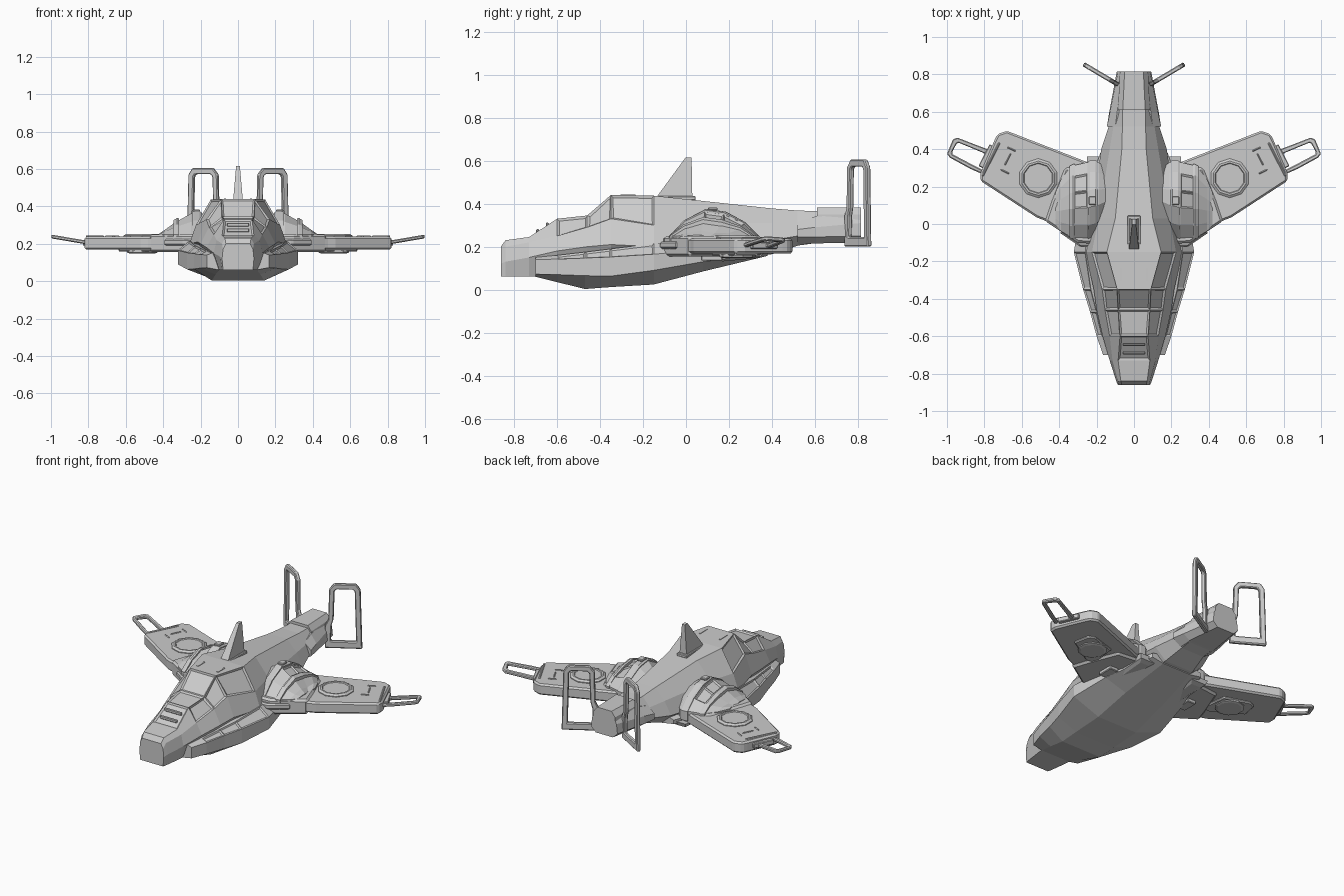
import bpy, bmesh, math
from mathutils import Vector


def finish(name, bm, mirror=False, bevel=0.0):
    bmesh.ops.recalc_face_normals(bm, faces=bm.faces)
    me = bpy.data.meshes.new(name)
    bm.to_mesh(me)
    bm.free()
    ob = bpy.data.objects.new(name, me)
    bpy.context.collection.objects.link(ob)
    if bevel:
        m = ob.modifiers.new("bevel", 'BEVEL')
        m.width, m.segments, m.limit_method = bevel, 1, 'ANGLE'
    if mirror:
        ob.modifiers.new("mirror", 'MIRROR')
    return ob


def loft(name, rings, mirror=False, bevel=0.0, panels=(), inset=0.015, depth=-0.008):
    """Skin closed rings; panels = (segment, side) faces that get a sunken inset."""
    bm = bmesh.new()
    vs = [[bm.verts.new(p) for p in r] for r in rings]
    n, grid = len(rings[0]), {}
    for i in range(len(vs) - 1):
        for j in range(n):
            k = (j + 1) % n
            grid[i, j] = bm.faces.new((vs[i][j], vs[i][k], vs[i + 1][k], vs[i + 1][j]))
    bm.faces.new(vs[0])
    bm.faces.new(vs[-1])
    bmesh.ops.recalc_face_normals(bm, faces=bm.faces)
    if panels:
        bmesh.ops.inset_individual(bm, faces=[grid[p] for p in panels], thickness=inset, depth=depth)
    return finish(name, bm, mirror, bevel)


def section(y, *half):
    """Symmetric cross-section from (half width, height) pairs, bottom to top."""
    return [(w, y, z) for w, z in half] + [(-w, y, z) for w, z in reversed(half)]


def slab(name, outline, z0, z1, bevel=0.01):
    return loft(name, [[(x, y, z) for x, y in outline] for z in (z0, z1)], True, bevel)


def frame(name, outer, inner, t, place, bevel=0.005):
    """Open loop: outline with a hole, thickness t, placed by a mapping function."""
    bm = bmesh.new()
    ring = [[bm.verts.new(place(u, v, w)) for u, v in pts]
            for pts, w in ((outer, -t), (outer, t), (inner, t), (inner, -t))]
    n = len(outer)
    for a in range(4):
        b = (a + 1) % 4
        for j in range(n):
            k = (j + 1) % n
            bm.faces.new((ring[a][j], ring[a][k], ring[b][k], ring[b][j]))
    return finish(name, bm, True, bevel)


def box(name, c, s, rot=0.0, bevel=0.004, mirror=True):
    ca, sa = math.cos(rot), math.sin(rot)
    pts = [(dx * s[0] / 2, dy * s[1] / 2) for dx, dy in ((-1, -1), (1, -1), (1, 1), (-1, 1))]
    out = [(c[0] + x * ca - y * sa, c[1] + x * sa + y * ca) for x, y in pts]
    return loft(name, [[(x, y, c[2] + k * s[2] / 2) for x, y in out] for k in (-1, 1)], mirror, bevel)


def disc(name, x, y, levels, n=10):
    rings = [[(x + r * math.cos(math.tau * (i + .5) / n), y + r * math.sin(math.tau * (i + .5) / n), z)
              for i in range(n)] for r, z in levels]
    return loft(name, rings, True)


# Upper fuselage with nose, canopy and sunken windows
loft("fuselage", [
    section(-.862, (.080, .06), (.085, .12), (.080, .17), (.065, .20)),
    section(-.84, (.085, .06), (.095, .13), (.085, .20), (.070, .23)),
    section(-.73, (.10, .06), (.130, .15), (.115, .22), (.085, .245)),
    section(-.60, (.11, .06), (.168, .18), (.130, .25), (.075, .33)),
    section(-.46, (.12, .06), (.200, .20), (.155, .29), (.085, .345)),
    section(-.35, (.13, .06), (.215, .21), (.170, .33), (.090, .44)),
    section(-.15, (.13, .08), (.260, .20), (.225, .30), (.145, .437)),
    section(.03, (.13, .12), (.230, .20), (.190, .31), (.100, .418)),
    section(.40, (.10, .165), (.175, .23), (.130, .31), (.065, .378)),
    section(.52, (.08, .205), (.135, .25), (.110, .31), (.062, .368)),
    section(.63, (.08, .22), (.115, .25), (.100, .31), (.060, .365)),
], panels=[(2, 3), (3, 3), (4, 3), (3, 2), (3, 4), (4, 2), (4, 4), (5, 2), (5, 4)], inset=.014)

# Windscreen braces
for y, z in ((-.69, .272), (-.645, .302)):
    box("windscreen_brace", (0, y, z), (.12, .014, .02), mirror=False)

# Lower hull
loft("lower_hull", [
    section(-.70, (.10, .06), (.165, .072), (.165, .14), (.14, .15)),
    section(-.60, (.12, .035), (.20, .070), (.20, .142), (.17, .16)),
    section(-.47, (.14, .003), (.235, .065), (.235, .147), (.20, .175)),
    section(-.35, (.14, .012), (.272, .063), (.272, .152), (.23, .19)),
    section(-.15, (.14, .024), (.322, .090), (.322, .165), (.26, .215)),
    section(.08, (.13, .085), (.28, .13), (.28, .185), (.25, .215)),
    section(.38, (.10, .157), (.18, .17), (.18, .195), (.15, .205)),
], panels=[(i, j) for i in (1, 2, 3) for j in (2, 4)], inset=.012, depth=-.006)

# Tail boom, its spine and collar
loft("tail_boom", [
    section(.52, (.09, .21), (.145, .245), (.145, .28), (.10, .32)),
    section(.60, (.09, .215), (.132, .245), (.128, .29), (.09, .34)),
    section(.815, (.06, .22), (.092, .25), (.085, .31), (.06, .35)),
])
loft("tail_spine", [
    section(.61, (.09, .28), (.085, .35), (.06, .382)),
    section(.815, (.08, .28), (.075, .35), (.05, .382)),
])

# Dorsal fin
loft("dorsal_fin", [
    [(-.027, -.145, .42), (.027, -.145, .42), (.027, .03, .40), (-.027, .03, .40)],
    [(-.010, -.002, .615), (.010, -.002, .615), (.010, .026, .615), (-.010, .026, .615)],
])
box("fin_base", (0, -.05, .425), (.07, .19, .02), mirror=False)

# Wings
slab("wing", [(.15, -.08), (.30, -.08), (.48, .02), (.52, .035), (.82, .23), (.82, .275),
              (.745, .45), (.73, .48), (.68, .498), (.235, .325), (.15, .31)], .168, .238, .01)
slab("wing_root", [(.15, -.11), (.30, -.10), (.475, .015), (.44, .12), (.37, .30), (.15, .325)], .155, .25, .012)
slab("root_lip", [(.15, -.12), (.29, -.12), (.40, -.045), (.15, .06)], .19, .225, .008)

# Wing lift fans, top and underside
disc("fan_cover", .512, .245, [(.105, .225), (.105, .243), (.092, .252), (.082, .252), (.078, .247)])
slab("underwing_plate", [(.40, .13), (.46, .12), (.64, .23), (.62, .33), (.58, .35), (.42, .30)], .158, .175, .006)
disc("fan_underside", .512, .24, [(.085, .165), (.085, .152), (.07, .148)])

# Wing surface details
rot = math.radians(-63)
box("tip_strip", (.765, .345, .238), (.20, .012, .012), rot)
box("wing_slot", (.655, .40, .239), (.05, .008, .008), math.radians(25))
box("wing_slot", (.675, .345, .239), (.07, .008, .008), rot)
box("wing_slot", (.69, .28, .239), (.05, .008, .008), math.radians(25))
box("tip_bracket", (.775, .355, .205), (.13, .06, .03), rot)

# Wing tip loops, rising outward
frame("wingtip_loop",
      [(.77, .395), (.85, .425), (.945, .462), (.968, .452), (1.0, .375), (.985, .355), (.875, .295), (.80, .262)],
      [(.80, .378), (.865, .405), (.938, .435), (.948, .43), (.974, .382), (.968, .372), (.87, .32), (.81, .29)],
      .010, lambda u, v, w: (u, v, .205 + (u - .8) * .17 + w))

# Engine pods over the wing roots: arched profile skinned across x
def arch(x, y0, y1, zp, zb=.25):
    d = y1 - y0
    return [(x, y0, .19), (x, y0, zb), (x, y0 + .17 * d, zb + .6 * (zp - zb)), (x, y0 + .40 * d, zp),
            (x, y0 + .62 * d, zp - .012), (x, y0 + .85 * d, zb + .5 * (zp - zb)), (x, y1, zb), (x, y1, .19)]


loft("engine_pod", [arch(.15, 0, .30, .335), arch(.19, -.05, .33, .362), arch(.25, -.075, .33, .362),
                    arch(.335, -.07, .31, .315), arch(.39, -.04, .24, .275), arch(.42, 0, .17, .255)],
     True, panels=[(2, 3), (2, 4)], inset=.012)
loft("pod_rib", [arch(.195, -.06, .335, .368), arch(.205, -.065, .34, .375),
                 arch(.235, -.075, .34, .375), arch(.245, -.08, .335, .370)], True)
loft("pod_rib_outer", [arch(.315, -.08, .32, .335), arch(.325, -.08, .32, .338), arch(.345, -.075, .31, .326)], True)
box("pod_hatch", (.222, .125, .376), (.04, .045, .014))

# Underside pods and vents
loft("belly_pod", [
    [(.13, .09, .165), (.25, .09, .165), (.25, .36, .18), (.13, .36, .18)],
    [(.14, .10, .14), (.24, .10, .14), (.24, .35, .155), (.14, .35, .155)],
    [(.16, .13, .128), (.22, .13, .128), (.22, .32, .145), (.16, .32, .145)],
], True)
box("belly_vent", (.29, .12, .15), (.06, .10, .03))

# Canopy roof slots
box("roof_slot", (.07, -.27, .439), (.01, .07, .006), bevel=0)

# Tail loops, angled outward
frame("tail_loop",
      [(0, .20), (.215, .20), (.205, .57), (.18, .605), (.055, .605), (.025, .57), (.02, .38), (.0, .34)],
      [(.035, .245), (.18, .245), (.172, .56), (.162, .572), (.068, .572), (.056, .56), (.05, .38), (.038, .34)],
      .012, lambda u, v, w: Vector((.085 + .86 * u + .51 * w, .745 + .51 * u - .86 * w, v)))
